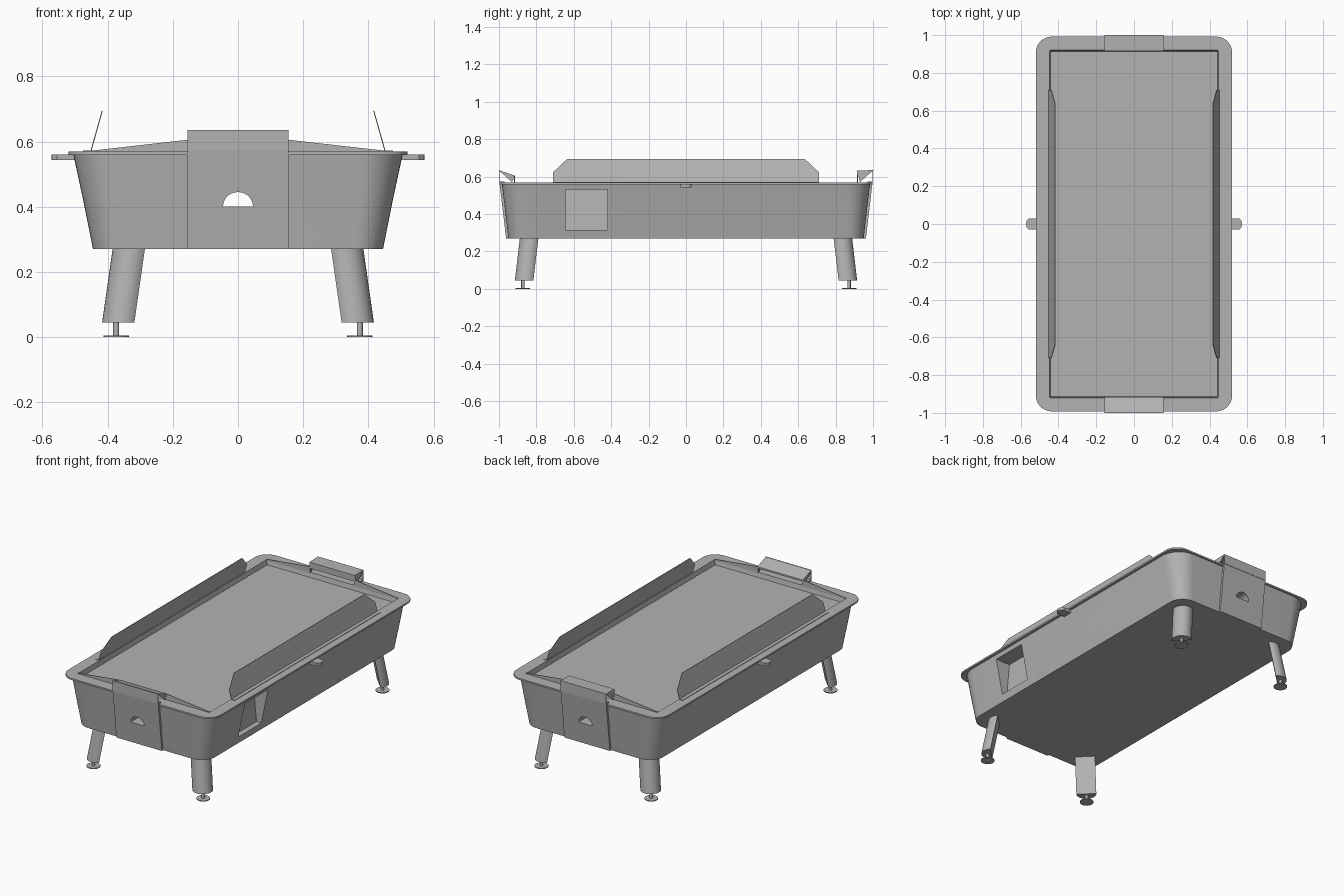
import bpy, bmesh
from math import sin, cos, pi
from mathutils import Vector

cube = bpy.data.objects.get("Cube")
if cube:
    bpy.data.objects.remove(cube)

GREY = (0.45, 0.45, 0.45, 1)
mat = bpy.data.materials.new("table grey")
mat.use_nodes = True
mat.diffuse_color = GREY
mat.node_tree.nodes["Principled BSDF"].inputs["Base Color"].default_value = GREY


def finish(bm, name, smooth=False):
    bmesh.ops.recalc_face_normals(bm, faces=bm.faces[:])
    mesh = bpy.data.meshes.new(name)
    bm.to_mesh(mesh)
    bm.free()
    mesh.materials.append(mat)
    ob = bpy.data.objects.new(name, mesh)
    bpy.context.collection.objects.link(ob)
    if smooth:
        select(ob)
        bpy.ops.object.shade_smooth_by_angle(angle=0.6)
    return ob


def select(ob):
    bpy.ops.object.select_all(action="DESELECT")
    ob.select_set(True)
    bpy.context.view_layer.objects.active = ob


def loft(name, rings, smooth=False):
    """Skin a stack of equal rings and cap both ends."""
    bm = bmesh.new()
    rows = [[bm.verts.new(p) for p in ring] for ring in rings]
    n = len(rows[0])
    for a, b in zip(rows, rows[1:]):
        for i in range(n):
            j = (i + 1) % n
            bm.faces.new((a[i], a[j], b[j], b[i]))
    bm.faces.new(rows[0])
    bm.faces.new(rows[-1])
    return finish(bm, name, smooth)


def prism(name, pts, move):
    """Extrude a flat outline along a vector."""
    return loft(name, [pts, [Vector(p) + Vector(move) for p in pts]])


def rounded(hx, hy, r, z, steps=10):
    ring = []
    for k, (sx, sy) in enumerate(((1, 1), (-1, 1), (-1, -1), (1, -1))):
        for i in range(steps + 1):
            a = (k + i / steps) * pi / 2
            ring.append((sx * (hx - r) + r * cos(a), sy * (hy - r) + r * sin(a), z))
    return ring


def circle(x, y, r, z, n=24):
    return [(x + r * cos(2 * pi * i / n), y + r * sin(2 * pi * i / n), z) for i in range(n)]


def cut(ob, cutter):
    mod = ob.modifiers.new("cut", "BOOLEAN")
    mod.operation = "DIFFERENCE"
    mod.solver = "EXACT"
    mod.object = cutter
    select(ob)
    bpy.ops.object.modifier_apply(modifier=mod.name)


# Cabinet with overhanging rim and sunken playfield
cabinet = loft("cabinet", [
    rounded(0.445, 0.95, 0.09, 0.27),
    rounded(0.475, 0.967, 0.105, 0.42),
    rounded(0.505, 0.984, 0.13, 0.558),
    rounded(0.52, 0.992, 0.085, 0.559),
    rounded(0.52, 0.992, 0.085, 0.569),
    rounded(0.447, 0.92, 0.004, 0.569),
    rounded(0.441, 0.914, 0.004, 0.54),
], True)

# Arched opening through both ends, and the side pocket
arch = [(0.046 * cos(pi * i / 14), -1.1, 0.40 + 0.045 * sin(pi * i / 14)) for i in range(15)]
tunnel = prism("tunnel_cutter", arch, (0, 2.2, 0))
pocket = prism("pocket_cutter", [(0.6, -0.645, 0.315), (0.42, -0.645, 0.315),
                                 (0.40, -0.645, 0.532), (0.6, -0.645, 0.532)], (0, 0.225, 0))
cut(cabinet, tunnel)
cut(cabinet, pocket)

for s, end in ((-1, "front"), (1, "back")):
    # End panel following the sloping wall
    panel = prism(end + "_panel", [(-0.155, s * 0.94, 0.27), (-0.155, s * 0.962, 0.27),
                                   (-0.155, s * 0.998, 0.575), (-0.155, s * 0.97, 0.575)],
                  (0.31, 0, 0))
    cut(panel, tunnel)
    # Goal hood: outer wall, top, inner lip and side cheeks
    inner = 0.605 if s < 0 else 0.633
    prism(end + "_hood_wall", [(-0.155, s * 1.0, 0.573), (-0.155, s * 1.0, 0.635),
                               (-0.155, s * 0.996, 0.635), (-0.155, s * 0.996, 0.573)],
          (0.31, 0, 0))
    prism(end + "_hood_top", [(-0.155, s * 1.0, 0.635), (-0.155, s * 0.915, inner),
                              (-0.155, s * 0.915, inner - 0.004), (-0.155, s * 1.0, 0.631)],
          (0.31, 0, 0))
    prism(end + "_hood_lip", [(-0.155, s * 0.915, inner), (-0.155, s * 0.919, inner),
                              (-0.155, s * 0.919, 0.595), (-0.155, s * 0.915, 0.595)],
          (0.31, 0, 0))
    for sx, side in ((1, "left"), (-1, "right")):
        prism(f"{end}_{side}_hood_cheek", [(sx * 0.155, s * 1.0, 0.633), (sx * 0.155, s * 0.915, inner),
                                           (sx * 0.155, s * 0.93, 0.571)], (-sx * 0.004, 0, 0))
        # Tapering end deflector
        prism(f"{end}_{side}_deflector", [(sx * 0.45, s * 0.915, 0.566), (sx * 0.45, s * 0.915, 0.572),
                                          (sx * 0.15, s * 0.915, 0.606), (sx * 0.15, s * 0.915, 0.566)],
              (0, s * 0.004, 0))

        # Splayed leg, round outside and flat on the inner diagonal
        def leg_ring(cx, cy, z, r=0.058):
            return [(sx * (cx + r * cos(a)), s * (cy + r * sin(a)), z)
                    for a in (-pi / 4 + pi * i / 16 for i in range(17))]
        loft(f"{end}_{side}_leg", [leg_ring(0.359, 0.857, 0.045), leg_ring(0.324, 0.828, 0.29)], True)
        # Levelling foot
        fx, fy = sx * 0.374, s * 0.872
        loft(f"{end}_{side}_foot_stem", [circle(fx, fy, 0.009, 0.004), circle(fx, fy, 0.009, 0.05)], True)
        loft(f"{end}_{side}_foot_pad", [circle(fx, fy, 0.039, 0), circle(fx, fy, 0.039, 0.005)], True)

for sx, side in ((1, "left"), (-1, "right")):
    # Leaning side shield with clipped corners and a mounting flange
    outline = [(0.45, -0.71, 0.57), (0.45, 0.71, 0.57), (0.435, 0.71, 0.624),
               (0.415, 0.635, 0.695), (0.415, -0.635, 0.695), (0.435, -0.71, 0.624)]
    prism(side + "_shield", [(sx * x, y, z) for x, y, z in outline], (sx * 0.003, 0, 0))
    prism(side + "_flange", [(sx * x, y, 0.568) for x, y in
                             ((0.448, -0.71), (0.475, -0.71), (0.475, 0.71), (0.448, 0.71))],
          (0, 0, 0.004))
    # Holder tab at mid side
    tab = ((0.49, -0.03), (0.555, -0.03), (0.568, -0.018), (0.572, 0),
           (0.568, 0.018), (0.555, 0.03), (0.49, 0.03))
    prism(side + "_holder", [(sx * x, y, 0.543) for x, y in tab], (0, 0, 0.018))

for cutter in (tunnel, pocket):
    bpy.data.objects.remove(cutter)
